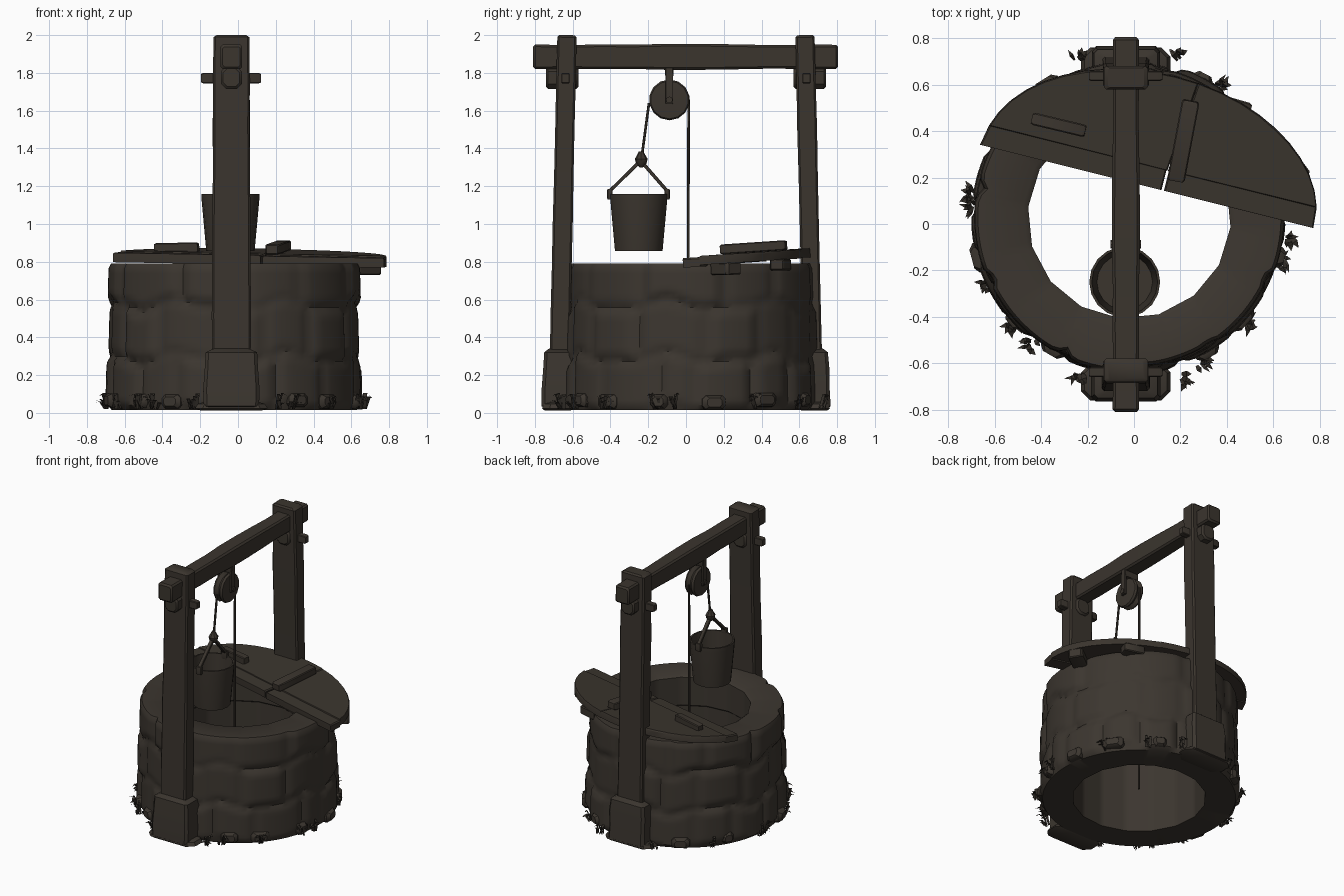
import bpy, bmesh, math, random
from mathutils import Vector, Matrix

if "Cube" in bpy.data.objects:
    bpy.data.objects.remove(bpy.data.objects["Cube"])

random.seed(4)
CX, CY = -0.02, 0.03          # well centre
PX = -0.035                   # post and beam centre line


def material(name, rgb):
    m = bpy.data.materials.new(name)
    m.diffuse_color = (*rgb, 1)
    m.use_nodes = True
    m.node_tree.nodes["Principled BSDF"].inputs["Base Color"].default_value = m.diffuse_color
    return m


STONE = material("dark stone", (0.045, 0.037, 0.029))
WOOD = material("dark wood", (0.043, 0.035, 0.027))
LEAF = material("dry leaf", (0.036, 0.030, 0.024))


def finish(name, bm, mat, angle=35):
    bmesh.ops.recalc_face_normals(bm, faces=bm.faces)
    me = bpy.data.meshes.new(name)
    bm.to_mesh(me)
    bm.free()
    ob = bpy.data.objects.new(name, me)
    bpy.context.collection.objects.link(ob)
    me.materials.append(mat)
    bpy.ops.object.select_all(action='DESELECT')
    ob.select_set(True)
    bpy.context.view_layer.objects.active = ob
    if angle:
        bpy.ops.object.shade_smooth_by_angle(angle=math.radians(angle))
    return ob


def skin(bm, rings, caps=True):
    for a, b in zip(rings, rings[1:]):
        n = len(a)
        for i in range(n):
            bm.faces.new((a[i], a[(i + 1) % n], b[(i + 1) % n], b[i]))
    if caps:
        bm.faces.new(rings[0])
        bm.faces.new(rings[-1])


def timber(name, p0, p1, s0, s1=None, mat=WOOD, cuts=0, wob=0.0, ch=0.2, end=0.012):
    """Chamfered bar from p0 to p1; sizes are half widths (side, up)."""
    p0, p1, s1 = Vector(p0), Vector(p1), s1 or s0
    d = (p1 - p0).normalized()
    side = Vector((1, 0, 0)) if abs(d.z) > 0.7 else Vector((0, 0, 1)).cross(d).normalized()
    up = d.cross(side).normalized()
    length = (p1 - p0).length
    e = end / length
    ts = [0, e] + [(i + 1) / (cuts + 1) for i in range(cuts)] + [1 - e, 1]
    bm, rings = bmesh.new(), []
    for t in ts:
        k = 1 - end / 0.06 if t in (0, 1) else 1 + random.uniform(-wob, wob)
        a = (s0[0] + (s1[0] - s0[0]) * t) * k
        b = (s0[1] + (s1[1] - s0[1]) * t) * k
        c = ch * min(a, b)
        oct8 = [(a, b - c), (a - c, b), (c - a, b), (-a, b - c),
                (-a, c - b), (c - a, -b), (a - c, -b), (a, c - b)]
        o = p0.lerp(p1, t)
        rings.append([bm.verts.new(o + side * u + up * v) for u, v in oct8])
    skin(bm, rings)
    return finish(name, bm, mat)


def lathe(name, profile, segs, mtx, mat=WOOD):
    bm = bmesh.new()
    rings = [[bm.verts.new(mtx @ Vector((r * math.cos(i * math.tau / segs),
                                         r * math.sin(i * math.tau / segs), z)))
              for i in range(segs)] for r, z in profile]
    skin(bm, rings)
    return finish(name, bm, mat)


# Stone wall: ring whose outer face bulges stone by stone
ROWS = []
for z0, z1, n in ((0.015, 0.29, 15), (0.29, 0.57, 14), (0.57, 0.79, 11)):
    off = random.random()
    ROWS.append((z0, z1, [(i + off + random.uniform(-.22, .22)) / n * math.tau for i in range(n)],
                 [random.uniform(-.008, .016) for _ in range(n)]))


def stone_radius(a, z):
    wave = 0.0 if z > 0.77 or z < 0.03 else 0.022 * math.sin(7 * a) + 0.012 * math.sin(13 * a + 1)
    row = next((r for r in ROWS if z + wave < r[1]), ROWS[-1])
    base = 0.662 - 0.028 * z
    gaps = [(a - e) % math.tau for e in row[2]]
    left = min(gaps)
    right = min((e - a) % math.tau for e in row[2])
    d = min(left * base, right * base, abs(z + wave - row[0]), abs(row[1] - z - wave))
    if row is ROWS[-1]:
        d = min(left * base, right * base, abs(z + wave - row[0]))
    k = min(1, d / 0.045)
    return base - 0.012 + 0.022 * math.sqrt(k) + row[3][gaps.index(left)] * k


bm = bmesh.new()
N, M = 128, 30
rings = []
for j in range(M + 1):
    z = 0.015 + 0.775 * j / M
    rings.append([])
    for i in range(N):
        a = i * math.tau / N
        r = stone_radius(a, z) - (0.012 if j == M else 0)
        rings[-1].append(bm.verts.new((CX + r * math.cos(a), CY + r * math.sin(a), z)))
SIDES = 16
for r, z in ((0.46, 0.79), (0.438, 0.775), (0.438, 0.57), (0.45, 0.56), (0.45, 0.015)):
    ring = []
    for i in range(N):
        a = i * math.tau / N
        f = (a + 0.1) % (math.tau / SIDES) - math.pi / SIDES
        q = r * math.cos(math.pi / SIDES) / math.cos(f)
        ring.append(bm.verts.new((CX + q * math.cos(a), CY + q * math.sin(a), z)))
    rings.append(ring)
skin(bm, rings + [rings[0]], caps=False)
finish("stone_wall", bm, STONE, 40)

# Posts, footing stones, brackets and pegs at front and back
for s, tag in ((-1, "front"), (1, "back")):
    timber(tag + "_post", (PX, s * 0.675, 0.02), (PX, s * 0.63, 2.0),
           (0.103, 0.052), (0.097, 0.052), cuts=7, wob=0.03)
    timber(tag + "_footing", (PX, s * 0.675, 0.015), (PX, s * 0.672, 0.34),
           (0.148, 0.092), (0.14, 0.08), STONE, cuts=2, wob=0.03, end=0.02)
    timber(tag + "_rubble", (PX, s * 0.68, 0.012), (PX, s * 0.68, 0.06),
           (0.2, 0.085), (0.17, 0.07), STONE, ch=0.5)
    timber(tag + "_peg", (-0.195, s * 0.638, 1.772), (0.122, s * 0.638, 1.772), (0.022, 0.028))
    timber(tag + "_bracket", (PX, s * 0.57, 1.775), (PX, s * 0.742, 1.775), (0.055, 0.06), ch=0.5)

# Cross beam
timber("cross_beam", (PX, -0.81, 1.885), (PX, 0.805, 1.885), (0.058, 0.066), cuts=8, wob=0.06)

# Pulley wheel with hanger straps and axle
AXLE = Matrix.Translation((PX, -0.088, 1.657)) @ Matrix.Rotation(math.pi / 2, 4, 'Y')
lathe("pulley_wheel", [(0.03, -0.04), (0.1, -0.036), (0.108, -0.022), (0.09, 0),
                       (0.108, 0.022), (0.1, 0.036), (0.03, 0.04)], 14, AXLE)
lathe("pulley_axle", [(0.018, -0.066), (0.018, 0.066)], 8, AXLE)
for s in (-1, 1):
    timber("pulley_strap", (PX + s * 0.05, -0.088, 1.635), (PX + s * 0.05, -0.088, 1.8),
           (0.008, 0.02), end=0.004)
timber("pulley_hook", (PX, -0.088, 1.775), (PX, -0.088, 1.84), (0.058, 0.022))

# Ropes and knot
timber("bucket_rope", (PX, -0.196, 1.64), (PX, -0.235, 1.35), (0.007, 0.007), ch=0.5, end=0.002)
timber("well_rope", (PX, 0.014, 1.66), (PX, 0.01, 0.1), (0.007, 0.007), ch=0.5, end=0.002)
lathe("rope_knot", [(0.01, -0.04), (0.028, -0.02), (0.034, 0.005), (0.022, 0.025), (0.012, 0.045)],
      8, Matrix.Translation((PX, -0.237, 1.34)))

# Bucket with handle
lathe("bucket", [(0.128, 0.857), (0.153, 1.13), (0.153, 1.16), (0.142, 1.16), (0.12, 0.885)],
      18, Matrix.Translation((-0.04, -0.25, 0)))
for y in (-0.403, -0.1):
    timber("bucket_handle", (PX, -0.24, 1.335), (PX, y, 1.175), (0.013, 0.009), end=0.003)
    timber("bucket_lug", (PX, y, 1.13), (PX, y, 1.185), (0.022, 0.014), end=0.006)

# Half-round lid: u runs along its straight edge, v away from it
LID = (Matrix.Translation((0.06, 0.16, 0.835)) @ Matrix.Rotation(math.radians(-14.1), 4, 'Z')
       @ Matrix.Rotation(0.06, 4, 'X') @ Matrix.Rotation(0.017, 4, 'Y'))


def edge_u(v):
    return 0.74 * math.sqrt(max(0, 1 - (max(v, 0.06) / 0.49) ** 2))


def board(name, outline, top, thick):
    bm = bmesh.new()
    rings = [[bm.verts.new(LID @ Vector((u, v, z))) for u, v in outline]
             for z in (top - thick, top - 0.008, top)]
    mid = sum((v.co for v in rings[2]), Vector()) / len(outline)
    for v in rings[2]:
        v.co += (mid - v.co).normalized() * 0.006
    skin(bm, rings)
    finish(name, bm, WOOD, 30)


GAP = 0.066
board("lid_front_board_left", [(-0.745, 0), (GAP - 0.006, 0), (GAP - 0.006, 0.09), (-edge_u(0.09), 0.09)], 0, 0.05)
board("lid_front_board_right", [(GAP + 0.006, 0), (0.735, 0), (edge_u(0.09), 0.09), (GAP + 0.006, 0.09)], -0.004, 0.05)
arc = [(0.74 * math.cos(t), 0.49 * math.sin(t)) for t in
       [math.asin(0.09 / 0.49) + k / 20 * (math.pi - 2 * math.asin(0.09 / 0.49)) for k in range(21)]]
split = min(range(21), key=lambda k: abs(arc[k][0] - GAP))
board("lid_main_board_right", arc[:split + 1] + [(GAP + 0.002, 0.088)], 0.003, 0.048)
board("lid_main_board_left", arc[split:] + [(GAP - 0.002, 0.088)], 0.006, 0.048)

# Lid cleats on top, battens below
timber("lid_cleat_left", (-0.44, 0.455, 0.87), (-0.21, 0.4, 0.875), (0.027, 0.028))
timber("lid_cleat_right", (0.18, 0.185, 0.865), (0.245, 0.53, 0.888), (0.038, 0.026))
timber("lid_batten_right", (0.64, 0.25, 0.767), (0.7, 0.17, 0.762), (0.08, 0.033))
timber("lid_batten_back", (0.36, 0.52, 0.785), (0.5, 0.48, 0.785), (0.04, 0.03))

# Low stones poking out around the foot of the wall
for deg in (10, 35, 62, 122, 150, 195, 222, 240, 300, 318, 345):
    a = math.radians(deg)
    w = random.uniform(0.05, 0.085)
    d = Vector((math.cos(a), math.sin(a), 0))
    c = Vector((CX, CY, random.uniform(0.05, 0.07)))
    timber("foot_stone", c + d * 0.6, c + d * random.uniform(0.685, 0.705),
           (w, 0.04), (w * 0.8, 0.035), STONE, ch=0.5, end=0.02)

# Dry grass and leaf tufts: bent two-part blades fanned round a point
bm = bmesh.new()
for deg, rad in ((172, 0.69), (176, 0.68), (223, 0.68), (232, 0.69), (252, 0.71), (288, 0.73),
                 (296, 0.7), (318, 0.68), (344, 0.68), (352, 0.68), (30, 0.67), (55, 0.68),
                 (72, 0.72), (108, 0.72), (140, 0.67), (205, 0.68)):
    a = math.radians(deg)
    root = Vector((CX + rad * math.cos(a), CY + rad * math.sin(a), 0.02))
    for _ in range(7):
        b = a + random.uniform(-1.5, 1.5)
        out = Vector((math.cos(b), math.sin(b), 0))
        side = Vector((-out.y, out.x, 0)) * random.uniform(0.008, 0.014)
        reach, h = random.uniform(0.03, 0.065), random.uniform(0.03, 0.085)
        o = root + side * random.uniform(-2, 2)
        m = o + out * reach * 0.5 + Vector((0, 0, h))
        t = o + out * reach + Vector((0, 0, h * 0.85))
        v = [bm.verts.new(p) for p in (o - side * .5, o + side * .5, m + side, m - side, t)]
        bm.faces.new(v[:4])
        bm.faces.new((v[3], v[2], v[4]))
finish("grass_tufts", bm, LEAF, 0)
